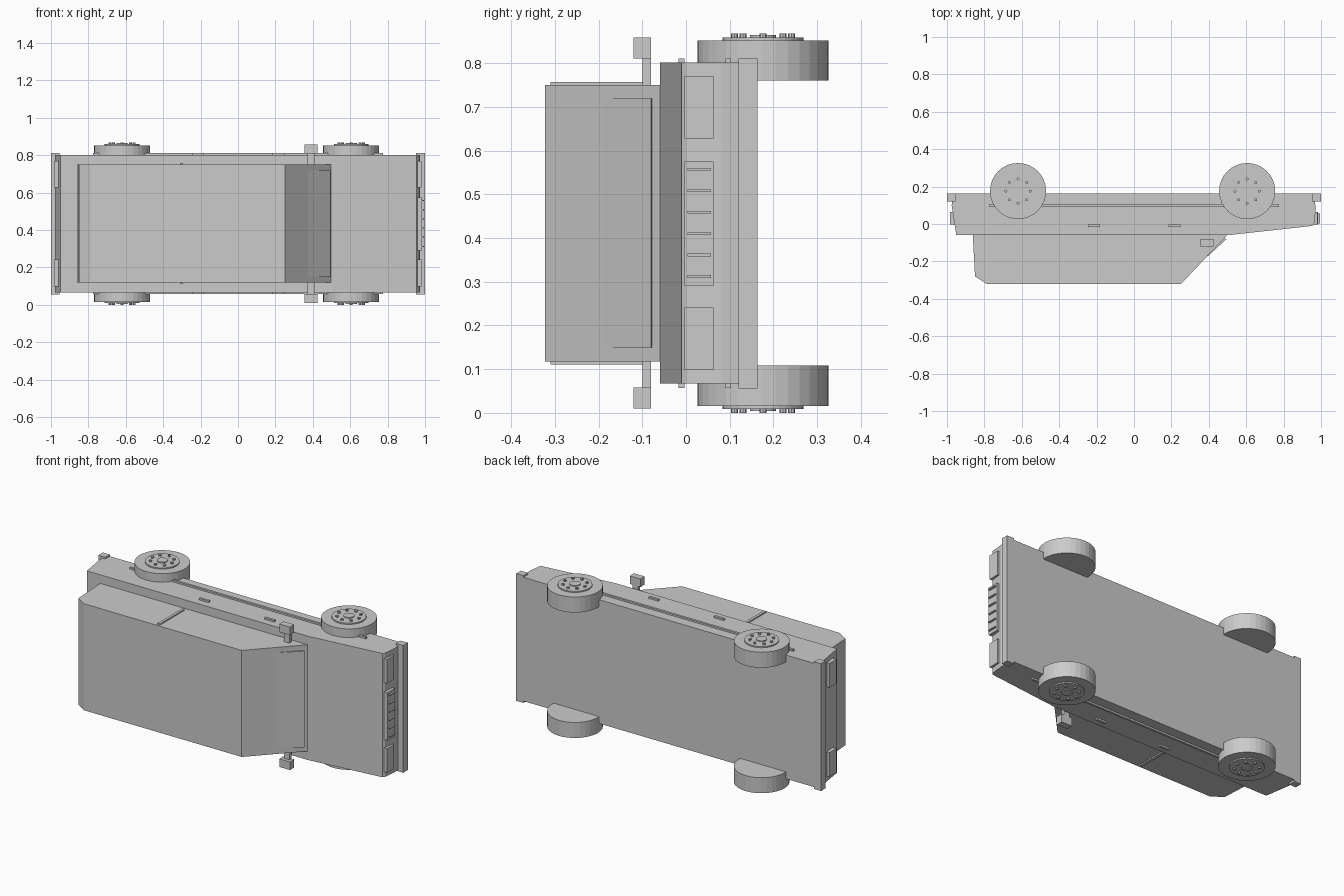
import bpy, bmesh, math
from mathutils import Matrix

cube = bpy.data.objects.get("Cube")
if cube:
    bpy.data.objects.remove(cube, do_unlink=True)

grey = bpy.data.materials.new("plain grey")
grey.use_nodes = True
grey.diffuse_color = (0.6, 0.6, 0.6, 1)
grey.node_tree.nodes["Principled BSDF"].inputs["Base Color"].default_value = (0.6, 0.6, 0.6, 1)

MID = 0.434  # the car lies on its side: its width runs along z


def finish(name, bm):
    bmesh.ops.recalc_face_normals(bm, faces=bm.faces[:])
    mesh = bpy.data.meshes.new(name)
    bm.to_mesh(mesh)
    bm.free()
    mesh.materials.append(grey)
    obj = bpy.data.objects.new(name, mesh)
    bpy.context.scene.collection.objects.link(obj)
    return obj


def prism(name, profile, half_width):
    """Extrude an x-y side profile across the width of the car."""
    bm = bmesh.new()
    face = bm.faces.new([bm.verts.new((x, y, MID - half_width)) for x, y in profile])
    ext = bmesh.ops.extrude_face_region(bm, geom=[face])
    verts = [v for v in ext["geom"] if isinstance(v, bmesh.types.BMVert)]
    bmesh.ops.translate(bm, verts=verts, vec=(0, 0, 2 * half_width))
    return finish(name, bm)


def box(name, x, y, z):
    bm = bmesh.new()
    size = Matrix.Diagonal((x[1] - x[0], y[1] - y[0], z[1] - z[0], 1))
    centre = Matrix.Translation((sum(x) / 2, sum(y) / 2, sum(z) / 2))
    bmesh.ops.create_cube(bm, size=1, matrix=centre @ size)
    return finish(name, bm)


def pair(name, x, y, out):
    """A box on each flank; out is its distance range from the centre plane."""
    box("left_" + name, x, y, (MID + out[0], MID + out[1]))
    box("right_" + name, x, y, (MID - out[1], MID - out[0]))


def disc(bm, x, y, r, out, side, segments):
    depth = out[1] - out[0]
    place = Matrix.Translation((x, y, MID + side * (out[0] + out[1]) / 2))
    bmesh.ops.create_cone(bm, cap_ends=True, segments=segments, radius1=r,
                          radius2=r, depth=depth, matrix=place)


# Body and cabin
prism("lower_body", [(-0.965, 0.163), (-0.975, 0.1), (-0.95, -0.06), (0.5, -0.06),
                     (0.955, -0.01), (0.963, 0.0), (0.972, 0.08), (0.967, 0.12),
                     (0.955, 0.163)], 0.367)
prism("cabin", [(-0.862, -0.058), (-0.85, -0.28), (-0.785, -0.322),
                (0.25, -0.322), (0.5, -0.058)], 0.316)
prism("windscreen", [(0.374, -0.191), (0.495, -0.08), (0.47, -0.075)], 0.285)

# Bumpers
box("front_bumper", (0.953, 1.0), (0.12, 0.163), (0.056, 0.811))
box("rear_bumper", (-1.0, -0.955), (0.12, 0.163), (0.056, 0.811))

# Front grille with slats
box("grille", (0.95, 0.985), (-0.004, 0.063), (0.29, 0.575))
for i in range(6):
    z = 0.312 + i * 0.049
    box("grille_slat", (0.98, 0.995), (0.003, 0.057), (z - 0.003, z + 0.003))

# Lamps
pair("headlight", (0.95, 0.98), (-0.003, 0.063), (0.193, 0.336))
pair("tail_light", (-0.985, -0.95), (-0.003, 0.063), (0.193, 0.336))

# Flank details
pair("side_trim", (-0.775, 0.775), (0.09, 0.103), (0.36, 0.377))
pair("rear_door_handle", (-0.245, -0.182), (-0.017, -0.003), (0.36, 0.377))
pair("front_door_handle", (0.185, 0.248), (-0.017, -0.003), (0.36, 0.377))
pair("door_pillar", (-0.31, -0.294), (-0.31, -0.08), (0.31, 0.323))
pair("mirror_arm", (0.372, 0.408), (-0.1, -0.08), (0.31, 0.391))
pair("mirror", (0.355, 0.425), (-0.12, -0.08), (0.376, 0.424))

# Wheels with rims, caps and bolts
AXLE_Y = 0.176
for end, x in (("front", 0.605), ("rear", -0.62)):
    for label, side in (("left", 1), ("right", -1)):
        bm = bmesh.new()
        disc(bm, x, AXLE_Y, 0.15, (0.326, 0.418), side, 32)
        finish(f"{end}_{label}_tyre", bm)
        bm = bmesh.new()
        disc(bm, x, AXLE_Y, 0.093, (0.41, 0.425), side, 32)
        disc(bm, x, AXLE_Y, 0.03, (0.42, 0.43), side, 16)
        for k in range(8):
            a = k * math.tau / 8
            disc(bm, x + 0.065 * math.cos(a), AXLE_Y + 0.065 * math.sin(a),
                 0.008, (0.42, MID), side, 8)
        finish(f"{end}_{label}_rim", bm)
